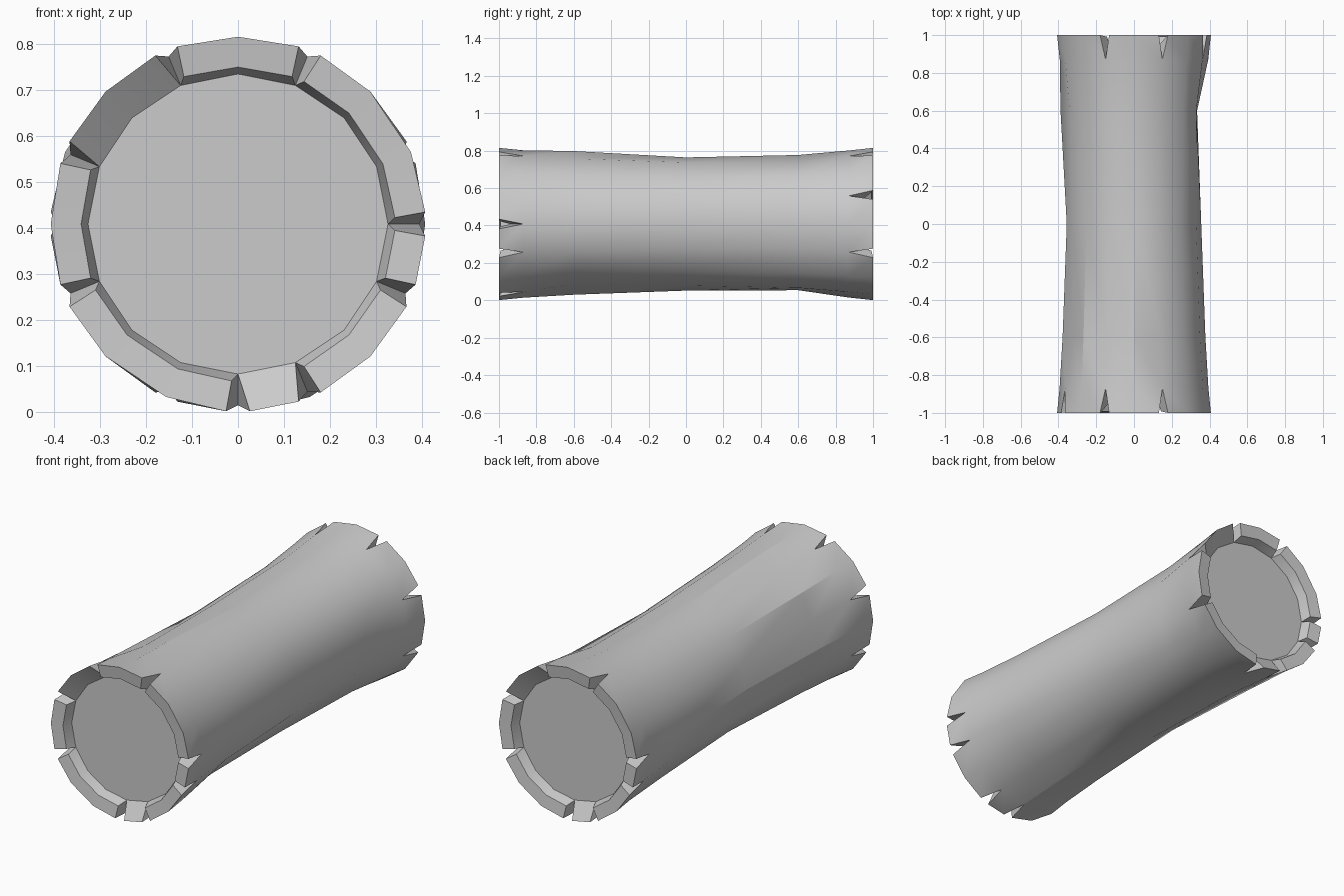
import bpy, bmesh, math

if "Cube" in bpy.data.objects:
    bpy.data.objects.remove(bpy.data.objects["Cube"])

N, CZ = 16, 0.408
NOTCH = {0, 3, 5, 7, 9, 12, 13, 15}      # splits in the bark, front end
FLUSH = {5, 6, 12}                        # rim pieces without an inner lip
RINGS = [(-0.87, 0.394), (-0.6, 0.378), (0, 0.356), (0.6, 0.369), (0.87, 0.393)]
DENTS = {(0, 3): 0.035, (15, 3): 0.025, (1, 3): 0.012, (7, 1): 0.03, (9, 1): 0.02,
         (13, 1): 0.03, (5, 1): 0.02, (12, 3): 0.015, (3, 3): 0.015, (14, 1): 0.02,
         (4, 1): -0.012, (10, 3): -0.01, (8, 3): -0.02, (11, 1): 0.015}

bm = bmesh.new()


def pt(i, r, y, t=0.0, s=1):
    # point at angle step i, radius r, shifted by t around the ring;
    # s=-1 turns it half way round the vertical for the back end
    a = 2 * math.pi * i / N
    x = r * math.cos(a) - t * math.sin(a)
    z = r * math.sin(a) + t * math.cos(a)
    return (s * x, s * y, z + CZ)


def face(*pts):
    bm.faces.new([bm.verts.new(p) for p in pts])


def ring_pt(i, k):
    y, r = RINGS[k]
    return pt(i, r - DENTS.get((i % N, k), 0), y)


def rim(i, side, s):
    # outer corner, inner lip corner, cap corner of a rim piece at step i
    n = i % N in NOTCH
    return (pt(i, 0.407, -1, side * 0.026 * n, s),
            pt(i, 0.341, -0.992, side * 0.014 * n, s),
            pt(i, 0.326, -0.94, 0, s))


# bark along the trunk
for i in range(N):
    for k in range(len(RINGS) - 1):
        face(ring_pt(i, k), ring_pt(i + 1, k), ring_pt(i + 1, k + 1), ring_pt(i, k + 1))

# both ends: flared bark, lip, inner wall, split walls and sawn face
for s in (1, -1):
    def apex(i):
        return ring_pt(i, 0) if s == 1 else ring_pt(N // 2 - i, 4)
    for i in range(N):
        a, b = rim(i, 1, s), rim(i + 1, -1, s)
        face(a[0], b[0], apex(i + 1), apex(i))
        if i in FLUSH:
            face(a[0], b[0], b[2], a[2])
        else:
            face(a[0], b[0], b[1], a[1])
            face(a[1], b[1], b[2], a[2])
        for j, c in ((i, a), (i + 1, b)):
            if j % N in NOTCH:
                if i in FLUSH:
                    face(c[0], c[2], apex(j))
                else:
                    face(c[0], c[1], c[2])
                    face(c[0], c[2], apex(j))
    face(*[rim(i, 1, s)[2] for i in range(N)])

bmesh.ops.remove_doubles(bm, verts=bm.verts, dist=0.0005)
bmesh.ops.recalc_face_normals(bm, faces=bm.faces)
mesh = bpy.data.meshes.new("log")
bm.to_mesh(mesh)
bm.free()
log = bpy.data.objects.new("log", mesh)
bpy.context.collection.objects.link(log)
bpy.context.view_layer.objects.active = log
log.select_set(True)
bpy.ops.object.shade_smooth_by_angle(angle=math.radians(30))
